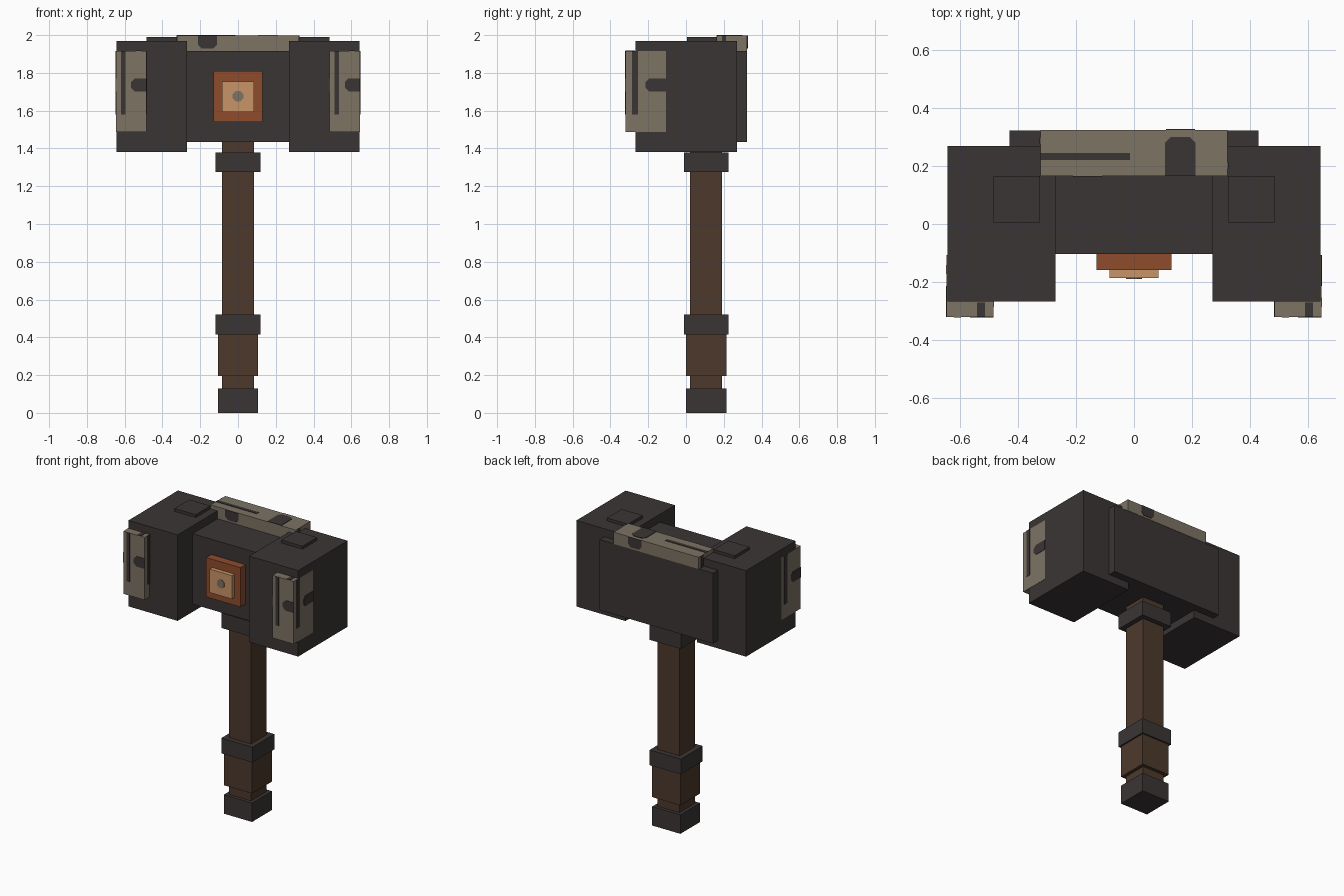
import bpy, bmesh
from mathutils import Vector

if "Cube" in bpy.data.objects:
    bpy.data.objects.remove(bpy.data.objects["Cube"])


def material(name, rgb):
    m = bpy.data.materials.new(name)
    lin = [c / 255 / 12.92 if c <= 10 else ((c / 255 + 0.055) / 1.055) ** 2.4 for c in rgb]
    m.diffuse_color = (*lin, 1)
    m.use_nodes = True
    m.node_tree.nodes["Principled BSDF"].inputs["Base Color"].default_value = m.diffuse_color
    return m


IRON = material("dark iron", (59, 53, 53))
STONE = material("grey tan plate", (124, 115, 100))
WOOD = material("brown wood", (77, 57, 44))
COPPER = material("copper", (143, 76, 45))
BRASS = material("pale copper", (200, 148, 104))


def finish(name, bm, mat):
    bmesh.ops.recalc_face_normals(bm, faces=bm.faces)
    me = bpy.data.meshes.new(name)
    bm.to_mesh(me)
    bm.free()
    me.materials.append(mat)
    ob = bpy.data.objects.new(name, me)
    bpy.context.collection.objects.link(ob)
    return ob


def box(name, x, y, z, mat):
    bm = bmesh.new()
    bmesh.ops.create_cube(bm, size=1)
    for v in bm.verts:
        v.co = [r[0] if c < 0 else r[1] for c, r in zip(v.co, (x, y, z))]
    return finish(name, bm, mat)


def decal(name, origin, u, v, points, mat, thick=0.003):
    """Thin plate lying on a surface, its outline given along u and v."""
    o, u, v = Vector(origin), Vector(u), Vector(v)
    n = u.cross(v) * thick
    bm = bmesh.new()
    face = bm.faces.new([bm.verts.new(o + u * a + v * b) for a, b in points])
    ext = bmesh.ops.extrude_face_region(bm, geom=[face])
    bmesh.ops.translate(bm, vec=n, verts=[g for g in ext["geom"] if isinstance(g, bmesh.types.BMVert)])
    return finish(name, bm, mat)


def rect(a, b, c, d):
    return [(a, c), (b, c), (b, d), (a, d)]


def notch(a, b, c, d, k=0.02):
    """Slot open on its b side, with the corners cut on its a side."""
    return [(b, c), (b, d), (a + k, d), (a, d - k), (a, c + k), (a + k, c)]


def swap(points):
    return [(q, p) for p, q in points]


X, Y, Z = (1, 0, 0), (0, 1, 0), (0, 0, 1)
NX, NY = (-1, 0, 0), (0, -1, 0)

# Handle with grip, collars and pommel
CY = 0.1065
for name, h, z0, z1, mat in (("handle", 0.084, 0.05, 1.5, WOOD),
                             ("pommel", 0.107, 0.0, 0.13, IRON),
                             ("grip", 0.107, 0.195, 0.43, WOOD),
                             ("lower_collar", 0.118, 0.415, 0.52, IRON),
                             ("upper_collar", 0.118, 1.275, 1.378, IRON)):
    box(name, (-h, h), (CY - h, CY + h), (z0, z1), mat)

# Hammer head core
box("head_core", (-0.43, 0.43), (-0.104, 0.322), (1.433, 1.916), IRON)

# Striking blocks, top pads and corner plates
PZ0, PZ1, PF, PB = 1.486, 1.916, -0.32, -0.107
for side, s in (("left", -1), ("right", 1)):
    box(side + "_block", sorted((s * 0.271, s * 0.644)), (-0.267, 0.269), (1.38, 1.97), IRON)
    box(side + "_pad", sorted((s * 0.325, s * 0.485)), (0.006, 0.165), (1.95, 1.99), IRON)
    x0, x1 = sorted((s * 0.485, s * 0.646))
    box(side + "_corner_plate", (x0, x1), (PF, PB), (PZ0, PZ1), STONE)
    # cracks and slots on the front and both flanks of each plate
    for label, origin, u, w in (("front", (x0, PF, PZ0), X, x1 - x0),
                                ("flank_right", (x1, PF, PZ0), Y, PB - PF),
                                ("flank_left", (x0, PB, PZ0), NY, PB - PF)):
        decal(f"{side}_{label}_crack", origin, u, Z, rect(0.16 * w, 0.31 * w, 0.095, 0.43), IRON)
        decal(f"{side}_{label}_slot", origin, u, Z, notch(0.5 * w, w, 0.215, 0.285), IRON)
    decal(side + "_top_crack", (x0, PF, PZ1), X, Y, rect(0.105, 0.133, 0, 0.05), IRON)

# Tan plate along the top rear edge
TX, TY0, TY1, TZ0, TZ1 = 0.323, 0.165, 0.324, 1.916, 1.997
box("top_plate", (-TX, TX), (TY0, TY1), (TZ0, TZ1), STONE)
decal("top_plate_crack", (-TX, TY0, TZ1), X, Y, rect(0, 0.31, 0.056, 0.079), IRON)
top_slot = [(a, 0.135 - b) for a, b in swap(notch(0, 0.135, 0.43, 0.535))]
decal("top_plate_slot", (-TX, TY0, TZ1), X, Y, top_slot, IRON)
edge_slot = swap(notch(0.013, TZ1 - TZ0, 0.112, 0.213))
decal("top_plate_front_slot", (-TX, TY0, TZ0), X, Z, edge_slot, IRON)
decal("top_plate_rear_slot", (TX, TY1, TZ0), NX, Z, edge_slot, IRON)
end_crack = rect(0.025, 0.048, 0.0, TZ1 - TZ0)
decal("top_plate_right_crack", (TX, TY0, TZ0), Y, Z, end_crack, IRON)
decal("top_plate_left_crack", (-TX, TY1, TZ0), NY, Z, end_crack, IRON)

# Copper emblem on the front of the head
box("emblem_base", (-0.13, 0.13), (-0.159, -0.09), (1.541, 1.811), COPPER)
box("emblem_face", (-0.084, 0.084), (-0.187, -0.15), (1.594, 1.755), BRASS)
K, R = 0.012, 0.028
octagon = [(-K, -R), (K, -R), (R, -K), (R, K), (K, R), (-K, R), (-R, K), (-R, -K)]
decal("emblem_stud", (0, -0.187, 1.676), X, Z, octagon, STONE)
